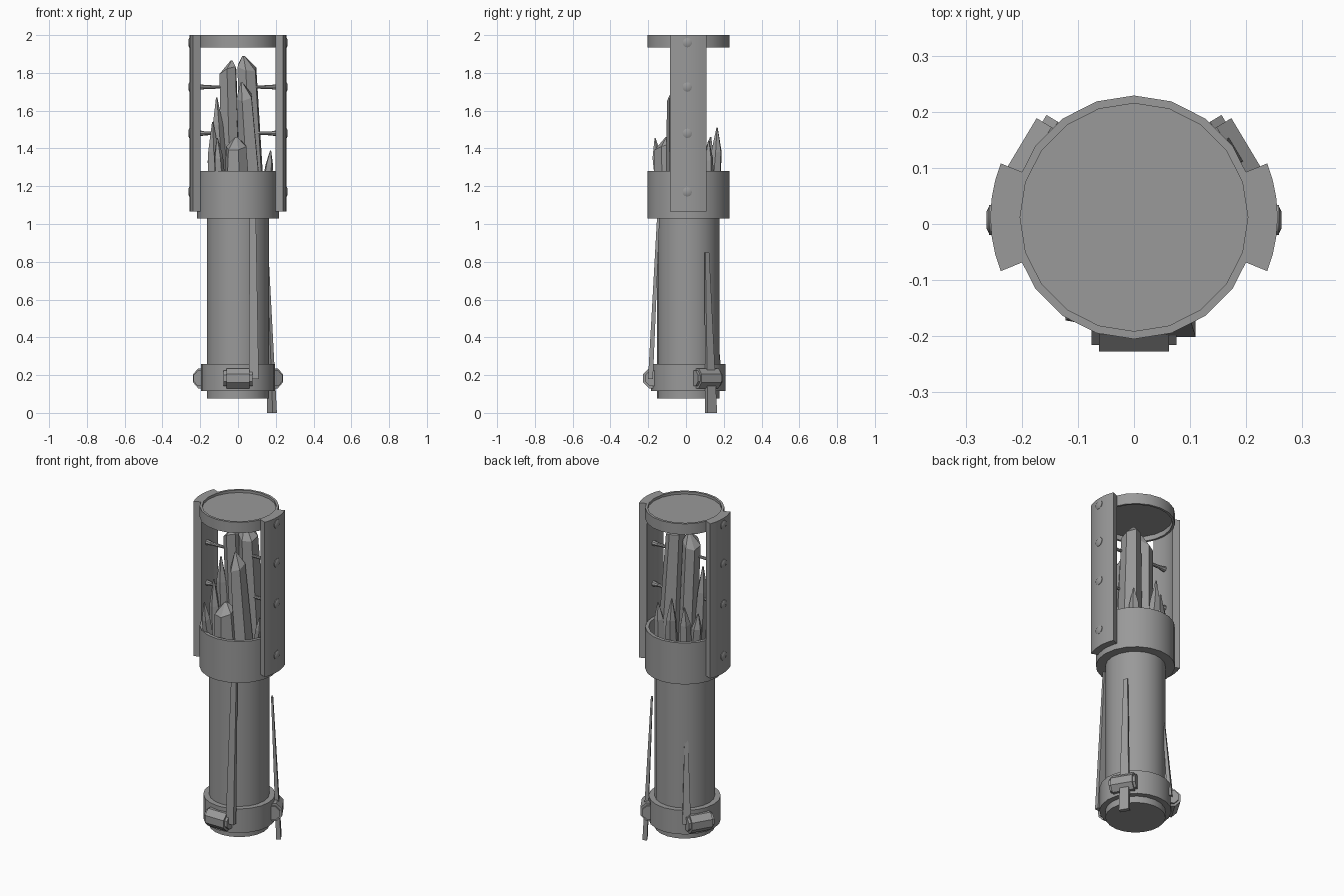
import bpy, bmesh, math
from mathutils import Vector, Matrix

if "Cube" in bpy.data.objects:
    bpy.data.objects.remove(bpy.data.objects["Cube"])

CY = 0.012  # axis of the body in y
SEG = 20

mat = bpy.data.materials.new("grey metal")
mat.diffuse_color = (0.32, 0.32, 0.32, 1)
mat.use_nodes = True
mat.node_tree.nodes["Principled BSDF"].inputs["Base Color"].default_value = mat.diffuse_color


def finish(bm, name, smooth=False):
    bmesh.ops.recalc_face_normals(bm, faces=bm.faces)
    me = bpy.data.meshes.new(name)
    bm.to_mesh(me)
    bm.free()
    ob = bpy.data.objects.new(name, me)
    bpy.context.collection.objects.link(ob)
    me.materials.append(mat)
    if smooth:
        bpy.ops.object.select_all(action='DESELECT')
        ob.select_set(True)
        bpy.context.view_layer.objects.active = ob
        bpy.ops.object.shade_smooth_by_angle(angle=math.radians(35))
    return ob


def polar(r, deg, z):
    a = math.radians(deg)
    return Vector((r * math.cos(a), CY + r * math.sin(a), z))


def lathe(name, profile):
    """Revolve (radius, z) points; open ends are capped."""
    bm = bmesh.new()
    rings = [[bm.verts.new(polar(r, 360 * i / SEG, z)) for i in range(SEG)] for r, z in profile]
    for a, b in zip(rings, rings[1:]):
        for i in range(SEG):
            j = (i + 1) % SEG
            bm.faces.new((a[i], a[j], b[j], b[i]))
    bm.faces.new(rings[0])
    bm.faces.new(rings[-1])
    return finish(bm, name, True)


def loft(bm, sections):
    """Join equal-length vertex loops into a closed solid."""
    loops = [[bm.verts.new(p) for p in s] for s in sections]
    n = len(loops[0])
    for a, b in zip(loops, loops[1:]):
        for i in range(n):
            j = (i + 1) % n
            bm.faces.new((a[i], a[j], b[j], b[i]))
    bm.faces.new(loops[0])
    bm.faces.new(loops[-1])


def rod(bm, p, q, r1, r2, n, spin=0):
    """Cone or cylinder between two points."""
    p, q = Vector(p), Vector(q)
    d = q - p
    m = Matrix.Translation((p + q) / 2) @ d.to_track_quat('Z', 'Y').to_matrix().to_4x4()
    m = m @ Matrix.Rotation(math.radians(spin), 4, 'Z')
    bmesh.ops.create_cone(bm, cap_ends=True, segments=n, radius1=r1, radius2=r2,
                          depth=d.length, matrix=m)


# Revolved body parts
lathe("handle", [(0.165, 0.075), (0.165, 1.08)])
lathe("lower_band", [(0.165, 0.115), (0.197, 0.115), (0.197, 0.26), (0.165, 0.26)])
lathe("cup", [(0.165, 1.03), (0.217, 1.03), (0.217, 1.28), (0.197, 1.28), (0.197, 1.12)])
lathe("top_cap", [(0.203, 1.965), (0.203, 1.935), (0.217, 1.935), (0.217, 2.0),
                  (0.203, 2.0), (0.203, 1.985)])

# Curved side panels with bolts outside and pins inside
for side, base in (("right", 0), ("left", 180)):
    bm = bmesh.new()
    sections = []
    for i in range(7):
        a = base - 22 + 44 * i / 6
        sections.append([polar(r, a, z) for r, z in
                         ((0.213, 1.065), (0.256, 1.065), (0.256, 2.0), (0.213, 2.0))])
    loft(bm, sections)
    finish(bm, side + "_panel", True)

    s = 1 if base == 0 else -1
    bm = bmesh.new()
    for z in (1.17, 1.48, 1.725, 1.96):
        rod(bm, (s * 0.25, 0.007, z), (s * 0.258, 0.007, z), 0.027, 0.027, 12)
        rod(bm, (s * 0.258, 0.007, z), (s * 0.263, 0.007, z), 0.025, 0.015, 12)
    finish(bm, side + "_bolts", True)

    bm = bmesh.new()
    for z in (1.48, 1.725):
        rod(bm, (s * 0.22, 0.007, z), (s * 0.18, 0.007, z), 0.017, 0.012, 8)
        rod(bm, (s * 0.19, 0.007, z), (s * 0.05, 0.007, z), 0.011, 0.007, 8)
    finish(bm, side + "_pins", True)

# Three clamps around the lower band
for name, a in (("front", -90), ("back_right", 31), ("back_left", 149)):
    bm = bmesh.new()
    c = polar(0.187, a, 0.183)
    t = polar(1, a + 90, 0) - polar(0, 0, 0)
    for half, r in ((0.062, 0.057), (0.076, 0.044)):
        rod(bm, c - t * half, c + t * half, r, r, 8, 22.5)
    finish(bm, name + "_clamp")


# Tapered blades held by the clamps
def blade(name, deg, low, high):
    """low, high: centre, width, thickness."""
    u = polar(1, deg, 0) - polar(0, 0, 0)
    t = Vector((-u.y, u.x, 0))
    bm = bmesh.new()
    loft(bm, [[Vector(c) + t * (i * w / 2) + u * (j * th / 2)
               for i, j in ((-1, -1), (1, -1), (1, 1), (-1, 1))] for c, w, th in (low, high)])
    finish(bm, name)


blade("front_blade", -90, ((0.084, -0.188, 0.18), 0.052, 0.026),
      ((0.078, -0.146, 1.04), 0.034, 0.014))
blade("back_right_blade", 31, (polar(0.217, 34, 0), 0.058, 0.026),
      (polar(0.18, 33, 0.85), 0.024, 0.01))
blade("back_left_blade", 128, (polar(0.195, 128, 0.18), 0.046, 0.026),
      (polar(0.157, 128, 0.68), 0.02, 0.01))


# Crystals: faceted shafts with slanted, off-centre points
def crystal(name, base, tip, r_base, r_top, head, skew=(0, 0), n=6, spin=0):
    base, tip = Vector(base), Vector(tip)
    axis = (tip - base).normalized()
    rot = axis.to_track_quat('Z', 'Y').to_matrix()
    neck = tip - axis * head
    sk = Vector((skew[0], skew[1], 0))
    bm = bmesh.new()
    sections = []
    for c, r, slant in ((base, r_base, 0), (neck, r_top, 1), (tip, r_top * 0.12, 0)):
        ring = []
        for i in range(n):
            a = math.radians(spin) + 2 * math.pi * i / n
            d = Vector((math.cos(a), math.sin(a), 0)) * r
            p = c + rot @ d
            if slant:
                p += axis * (d.dot(sk) * 0.8)
            elif c is tip:
                p += sk * r_top * 0.6
            ring.append(p)
        sections.append(ring)
    loft(bm, sections)
    finish(bm, name)


B = 1.11  # cup floor
crystal("tall_left_crystal", (-0.035, 0.04, B), (-0.055, 0.02, 1.865), 0.052, 0.05, 0.06, (0.7, 0), 6, 10)
crystal("tall_right_crystal", (0.075, 0.05, B), (0.045, 0.03, 1.89), 0.072, 0.054, 0.06, (-0.5, 0), 6, 20)
crystal("front_tall_crystal", (0.075, -0.05, B), (0.03, -0.06, 1.75), 0.06, 0.045, 0.08, (-0.4, 0.3), 5, 40)
crystal("left_medium_crystal", (-0.085, 0.0, B), (-0.117, 0.0, 1.67), 0.048, 0.03, 0.15, (0.2, 0), 5, 15)
crystal("left_small_crystal", (-0.118, -0.03, B), (-0.138, -0.04, 1.54), 0.045, 0.03, 0.16, (0.2, 0), 5, 50)
crystal("left_low_crystal", (-0.11, 0.07, B), (-0.14, 0.09, 1.42), 0.04, 0.03, 0.09, (0, -0.3), 5)
crystal("front_low_crystal", (-0.005, -0.1, B), (-0.01, -0.115, 1.46), 0.075, 0.056, 0.05, (0, 0.4), 6, 0)
crystal("front_left_crystal", (-0.09, -0.12, B), (-0.11, -0.17, 1.455), 0.035, 0.025, 0.1, (0, 0.4), 5, 30)
crystal("right_low_crystal", (0.135, -0.02, B), (0.178, -0.04, 1.39), 0.03, 0.022, 0.08, (-0.4, 0), 5, 20)
crystal("back_crystal", (0.0, 0.14, B), (-0.02, 0.17, 1.51), 0.045, 0.03, 0.13, (0, -0.3), 6, 20)
crystal("back_left_crystal", (-0.075, 0.11, B), (-0.08, 0.125, 1.46), 0.04, 0.03, 0.1, (0, 0.3), 5, 10)
crystal("back_right_crystal", (0.09, 0.11, B), (0.10, 0.12, 1.44), 0.04, 0.028, 0.1, (0.2, 0), 5, 45)
